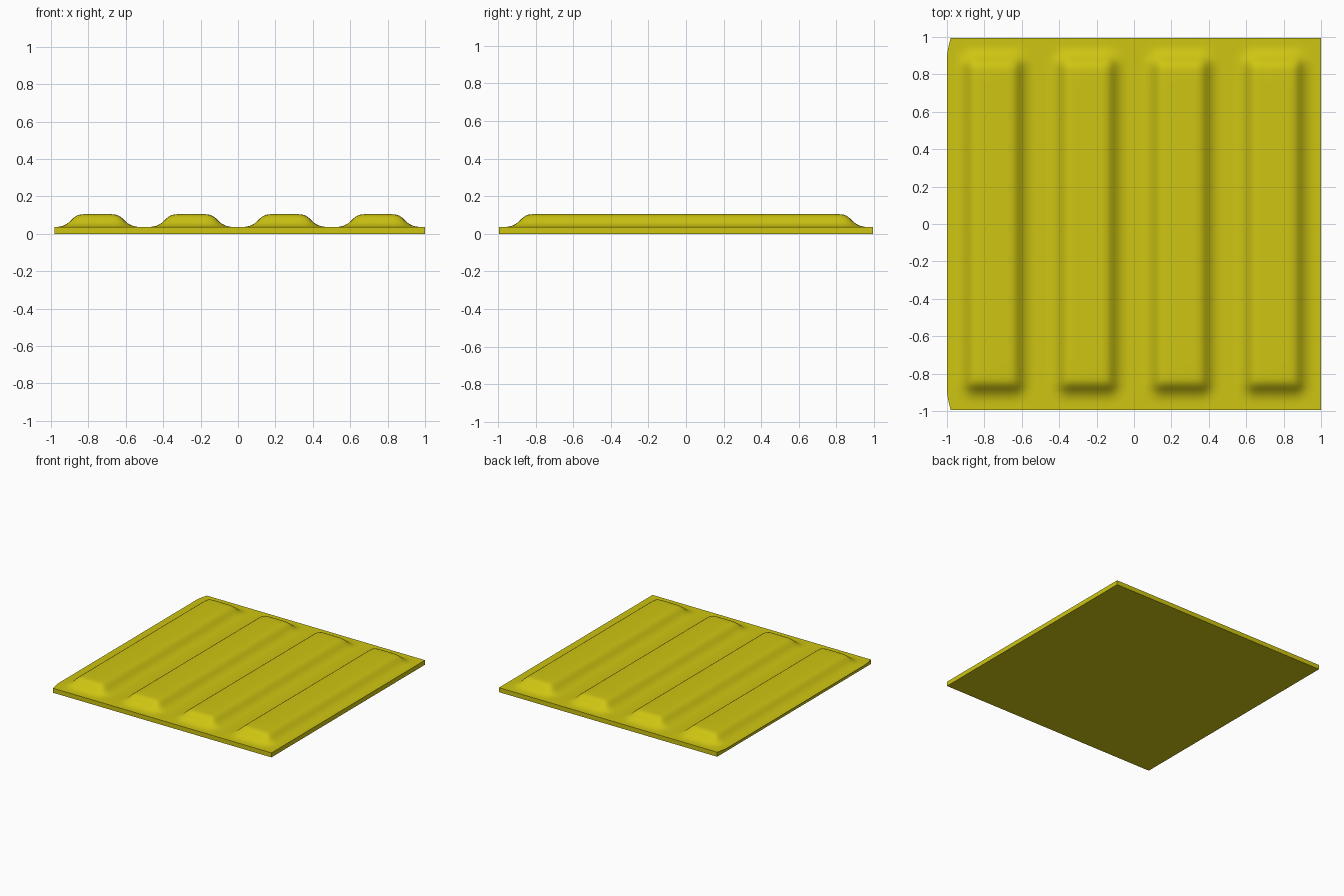
import bpy, bmesh
from math import radians

if "Cube" in bpy.data.objects:
    bpy.data.objects.remove(bpy.data.objects["Cube"])

YELLOW = bpy.data.materials.new("yellow")
YELLOW.diffuse_color = (0.62, 0.56, 0.006, 1)
YELLOW.use_nodes = True
YELLOW.node_tree.nodes["Principled BSDF"].inputs["Base Color"].default_value = YELLOW.diffuse_color
SLAB, RISE = 0.037, 0.068
LEFT, RIGHT, HALF_Y = -0.98, 1.0, 0.995

# Ridge cross-section: distance from the ridge core, fraction of full rise
PROFILE = [(0.0, 1), (0.07, 1), (0.085, .985), (0.10, .95), (0.115, .86), (0.13, .70),
           (0.145, .48), (0.16, .29), (0.175, .16), (0.19, .07), (0.205, .02), (0.22, 0)]
CENTRES = (-0.75, -0.25, 0.25, 0.75)
END = 0.74


def height(d):
    d = abs(d)
    for (a, ha), (b, hb) in zip(PROFILE, PROFILE[1:]):
        if d <= b:
            return ha + (hb - ha) * (d - a) / (b - a)
    return 0.0


def finish(name, bm):
    bmesh.ops.recalc_face_normals(bm, faces=bm.faces)
    mesh = bpy.data.meshes.new(name)
    bm.to_mesh(mesh)
    bm.free()
    mesh.materials.append(YELLOW)
    obj = bpy.data.objects.new(name, mesh)
    bpy.context.collection.objects.link(obj)
    return obj


# Base: shallow open-topped slab
bm = bmesh.new()
bmesh.ops.create_cube(bm, size=1)
for v in bm.verts:
    v.co.x = LEFT if v.co.x < 0 else RIGHT
    v.co.y = HALF_Y if v.co.y > 0 else -HALF_Y
    v.co.z = SLAB if v.co.z > 0 else 0
top = [f for f in bm.faces if all(v.co.z > 0.01 for v in f.verts)]
bmesh.ops.delete(bm, geom=top, context='FACES_ONLY')
finish("slab_base", bm)

# Top surface: one sheet with four raised bars and a thin lip on the left
xs = {-1.0, RIGHT}
for c in CENTRES:
    xs |= {round(c + s * d, 4) for d, _ in PROFILE for s in (-1, 1)}
ys = {-HALF_Y, HALF_Y, 0.0}
ys |= {round(s * (END + d), 4) for d, _ in PROFILE for s in (-1, 1)}
xs, ys = sorted(xs), sorted(ys)

bm = bmesh.new()
grid = []
for i, x in enumerate(xs):
    row = []
    for y in ys:
        fx = max(height(x - c) for c in CENTRES)
        fy = height(max(abs(y) - END, 0))
        px = x
        if i == 0:
            px += 0.02 * (max(abs(y) - 0.89, 0) / (HALF_Y - 0.89)) ** 1.5
        elif x < LEFT + 0.015:
            px = LEFT + 0.015
        row.append(bm.verts.new((px, y, SLAB + RISE * fx * fy)))
    grid.append(row)
for a, b in zip(grid, grid[1:]):
    for j in range(len(ys) - 1):
        bm.faces.new((a[j], b[j], b[j + 1], a[j + 1]))
sheet = finish("ridged_top", bm)
for f in sheet.data.polygons:
    if f.normal.z < 0:
        sheet.data.flip_normals()
        break

# Smooth shading on the bars
bpy.ops.object.select_all(action='DESELECT')
sheet.select_set(True)
bpy.context.view_layer.objects.active = sheet
bpy.ops.object.shade_smooth_by_angle(angle=radians(40))
